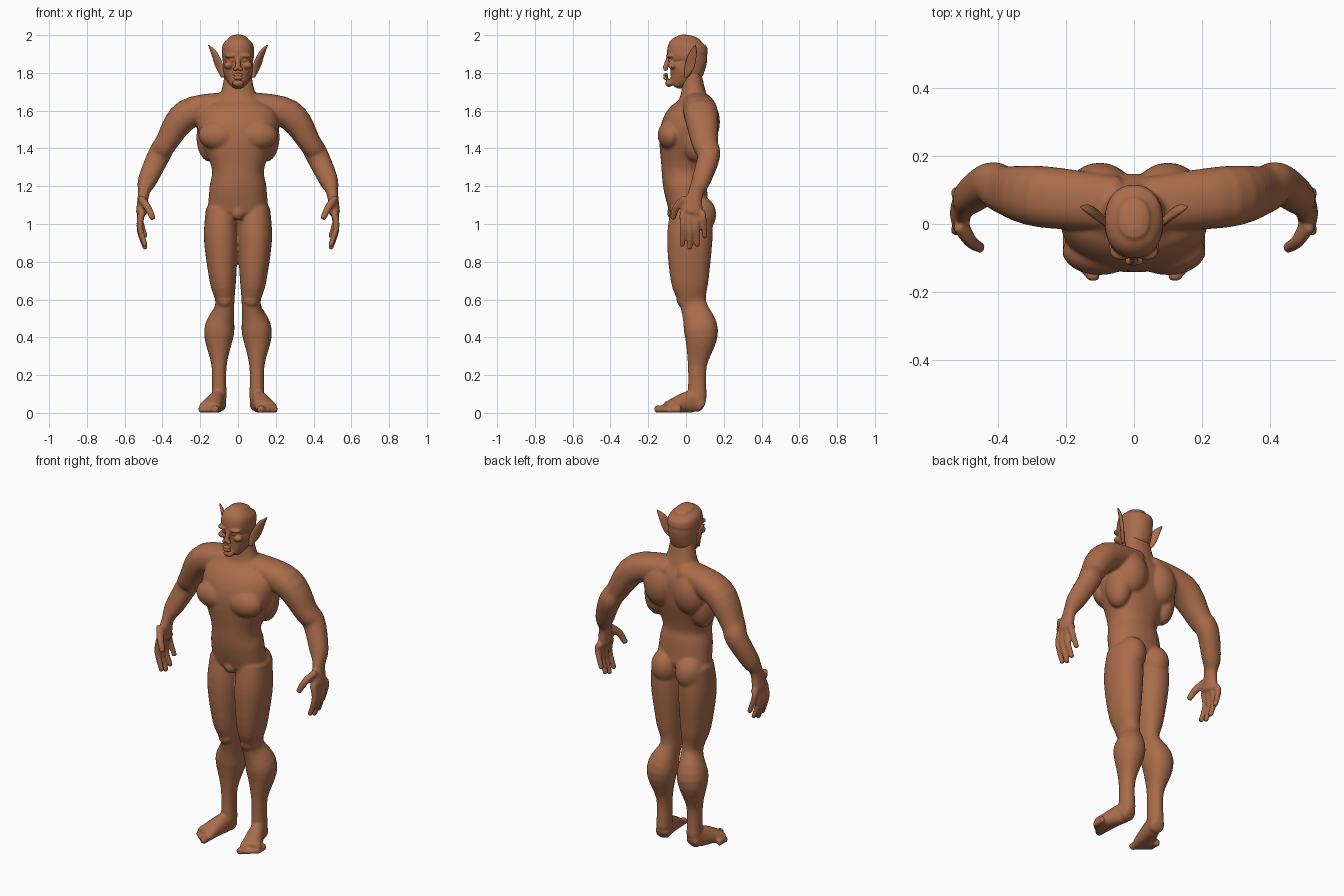
import bpy, bmesh, math
from mathutils import Vector, Matrix

default_cube = bpy.data.objects.get("Cube")
if default_cube:
    bpy.data.objects.remove(default_cube)

skin = bpy.data.materials.new("brown_skin")
skin.use_nodes = True
skin.diffuse_color = (.4, .15, .07, 1)
skin.node_tree.nodes["Principled BSDF"].inputs["Base Color"].default_value = skin.diffuse_color

SIDEWAYS, DEPTH = Vector((1, 0, 0)), Vector((0, 1, 0))


def spline(points, steps=5):
    """Smooth curve through every point, radii included."""
    points = [Vector(point) for point in points]
    padded = [points[0]] + points + [points[-1]]
    curve = []
    for before, start, end, after in zip(padded, padded[1:], padded[2:], padded[3:]):
        leave, arrive = (end - before) / 2, (after - start) / 2
        for step in range(steps):
            t = step / steps
            ease = t * t * (3 - 2 * t)
            curve.append(start.lerp(end, ease) + leave * t * (1 - t) ** 2 - arrive * t * t * (1 - t))
    return curve + [points[-1]]


def rounded(angle, power=.9):
    """Point on a slightly squared unit circle."""
    c, s = math.cos(angle), math.sin(angle)
    return math.copysign(abs(c) ** power, c), math.copysign(abs(s) ** power, s)


def tube(bm, points, hint, sides=32, cap=.4):
    """Loft through (x, y, z, half size along hint, half size across it)."""
    rows = spline(points)
    rings = []
    for i, row in enumerate(rows):
        following, previous = rows[min(i + 1, len(rows) - 1)], rows[max(i - 1, 0)]
        tangent = (following - previous).to_3d().normalized()
        along = (hint - tangent * hint.dot(tangent)).normalized()
        rings.append((row.to_3d(), along * row[3], tangent.cross(along) * row[4], tangent))

    def dome(ring, direction):
        centre, along, across, tangent = ring
        reach = tangent * min(along.length, across.length) * cap * direction
        return [(centre + reach * math.sin(a), along * math.cos(a), across * math.cos(a), tangent)
                for a in (.5, 1, 1.4)]

    rings = dome(rings[0], -1)[::-1] + rings + dome(rings[-1], 1)
    loops = []
    for centre, along, across, tangent in rings:
        outline = [rounded(math.tau * k / sides) for k in range(sides)]
        loops.append([bm.verts.new(centre + along * u + across * v) for u, v in outline])
    for lower, upper in zip(loops, loops[1:]):
        for k in range(sides):
            bm.faces.new((lower[k - 1], lower[k], upper[k], upper[k - 1]))
    bm.faces.new(loops[0])
    bm.faces.new(loops[-1])


def trunk(bm, levels):
    """Upright loft through (height, front, back, half width)."""
    tube(bm, [(0, (front + back) / 2, height, width, (back - front) / 2)
              for height, front, back, width in levels], SIDEWAYS, sides=48)


def ball(bm, centre, radii):
    matrix = Matrix.Translation(centre) @ Matrix.Diagonal((*radii, 1))
    bmesh.ops.create_uvsphere(bm, u_segments=24, v_segments=16, radius=1, matrix=matrix)


def mirror(bm):
    """Copy everything built so far to the right side."""
    copy = bmesh.ops.duplicate(bm, geom=bm.verts[:] + bm.edges[:] + bm.faces[:])["geom"]
    verts = [item for item in copy if isinstance(item, bmesh.types.BMVert)]
    bmesh.ops.scale(bm, vec=(-1, 1, 1), verts=verts)


def finish(bm, name):
    bmesh.ops.recalc_face_normals(bm, faces=bm.faces[:])
    for face in bm.faces:
        face.smooth = True
    mesh = bpy.data.meshes.new(name)
    bm.to_mesh(mesh)
    bm.free()
    mesh.materials.append(skin)
    part = bpy.data.objects.new(name, mesh)
    bpy.context.collection.objects.link(part)
    return part


def blend(part, voxel):
    """Fuse overlapping forms into one soft skin."""
    fuse = part.modifiers.new("fuse", "REMESH")
    fuse.mode = "VOXEL"
    fuse.voxel_size = voxel
    fuse.use_smooth_shade = True
    soften = part.modifiers.new("soften", "SMOOTH")
    soften.factor = .5
    soften.iterations = 6


body = bmesh.new()
# Arm from collar to palm
tube(body, [(.05, .06, 1.64, .08, .06), (.27, .08, 1.58, .09, .08), (.38, .1, 1.43, .07, .06),
            (.42, .12, 1.36, .06, .06), (.48, .08, 1.23, .05, .05), (.5, .05, 1.16, .04, .03),
            (.51, .03, 1.06, .06, .03)], DEPTH)
# Fingers, the second one longest
for i in range(4):
    root, tip, drop = .033 * i - .015, .04 * i - .02, .87 + .015 * (i - 1) ** 2
    tube(body, [(.51, root, 1.06, .02, .02), (.52, (root + tip) / 2, drop + .1, .017, .017),
                (.49, tip, drop, .014, .014)], DEPTH, sides=12)
# Thumb
tube(body, [(.51, 0, 1.13, .03, .02), (.48, -.05, 1.09, .02, .02), (.45, -.07, 1.03, .016, .016)],
     DEPTH, sides=12)
# Leg from hip to ankle, with kneecap
tube(body, [(.09, .03, 1.08, .08, .11), (.09, .02, .92, .09, .12), (.08, .02, .7, .07, .1),
            (.07, .04, .57, .05, .07), (.1, .08, .43, .08, .09), (.1, .06, .25, .04, .05),
            (.1, .06, .08, .04, .05)], SIDEWAYS)
ball(body, (.07, -.02, .6), (.04, .03, .04))
# Foot and toes
tube(body, [(.1, .08, .04, .04, .04), (.11, .03, .06, .04, .06), (.15, -.1, .03, .06, .03)], SIDEWAYS)
for i in range(5):
    size = .014 if i else .02
    out, tip = .12 + .019 * i, .015 * i - .16
    tube(body, [(out, tip + .07, .02, size, .02), (out, tip, size, size, size)], SIDEWAYS, sides=12)
# Chest, upper back, flank and buttock muscles
ball(body, (.1, -.08, 1.47), (.11, .07, .08))
ball(body, (.1, .09, 1.54), (.1, .09, .13))
ball(body, (.15, .05, 1.46), (.07, .08, .13))
ball(body, (.08, .07, 1.05), (.08, .09, .1))
mirror(body)
# Torso and neck
trunk(body, [(1.08, -.09, .12, .16), (1.2, -.12, .11, .15), (1.3, -.13, .1, .14),
             (1.48, -.14, .14, .21), (1.6, -.08, .15, .2), (1.68, -.03, .11, .1),
             (1.8, -.02, .08, .07)])
ball(body, (0, -.06, 1.06), (.04, .04, .04))
blend(finish(body, "body"), .007)

head = bmesh.new()
# Brow, eye, cheekbone and nostril
ball(head, (.036, -.08, 1.89), (.036, .026, .013))
ball(head, (.034, -.08, 1.866), (.015, .015, .01))
ball(head, (.05, -.07, 1.84), (.025, .026, .02))
ball(head, (.014, -.108, 1.82), (.013, .013, .01))
mirror(head)
# Skull and jaw
trunk(head, [(1.74, -.09, -.02, .04), (1.8, -.1, .08, .075), (1.86, -.085, .11, .08),
             (1.9, -.1, .115, .086), (1.95, -.09, .11, .08), (1.98, -.05, .08, .05)])
# Nose, lips and chin
tube(head, [(0, -.09, 1.89, .01, .01), (0, -.11, 1.825, .014, .014)], SIDEWAYS)
for height in (1.772, 1.79):
    ball(head, (0, -.107, height), (.028, .014, .009))
ball(head, (0, -.09, 1.745), (.03, .02, .02))
blend(finish(head, "head"), .004)

# Pointed ears, swept out and back
ears = bmesh.new()
tube(ears, [(.08, 0, 1.78, .01, .01), (.1, .02, 1.84, .03, .01), (.13, .04, 1.91, .02, .01),
            (.156, .05, 1.946, .003, .003)], Vector((.6, .8, 0)))
mirror(ears)
finish(ears, "ears")
